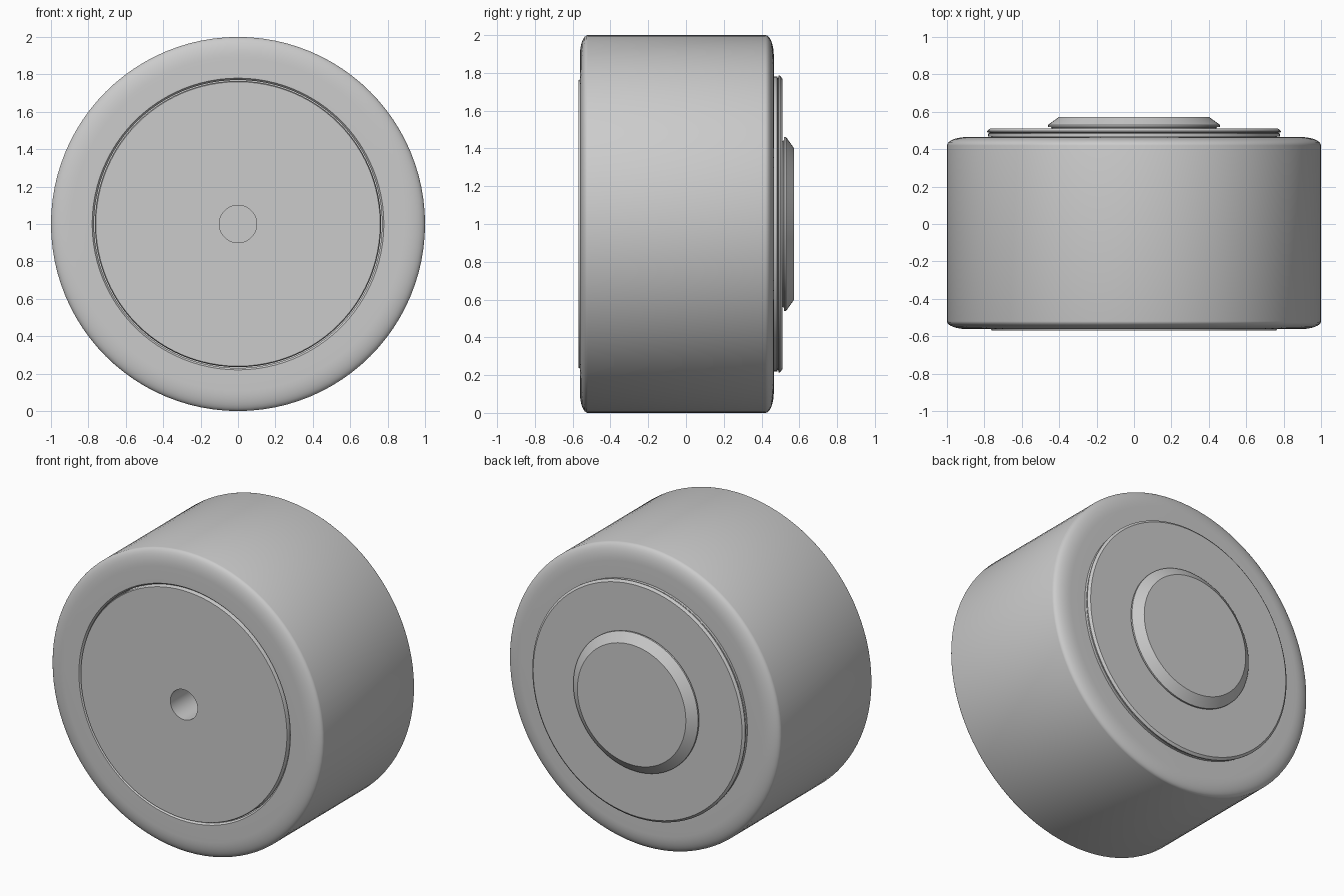
import bpy, bmesh, math

if "Cube" in bpy.data.objects:
    bpy.data.objects.remove(bpy.data.objects["Cube"], do_unlink=True)

SEGMENTS = 96
AXIS_HEIGHT = 1.0

grey = bpy.data.materials.new("plain grey")
grey.use_nodes = True
colour = (0.6, 0.6, 0.6, 1)
grey.diffuse_color = colour
grey.node_tree.nodes["Principled BSDF"].inputs["Base Color"].default_value = colour


def lathe(name, profile, closed=False):
    """Turn a profile of (radius, y) points about the wheel axis."""
    bm = bmesh.new()
    verts = [bm.verts.new((r, y, 0)) for r, y in profile]
    edges = [bm.edges.new(pair) for pair in zip(verts, verts[1:])]
    if closed:
        edges.append(bm.edges.new((verts[-1], verts[0])))
    bmesh.ops.spin(bm, geom=verts + edges, cent=(0, 0, 0), axis=(0, 1, 0),
                   angle=math.tau, steps=SEGMENTS, use_merge=True)
    bmesh.ops.remove_doubles(bm, verts=bm.verts, dist=0.0001)
    bmesh.ops.recalc_face_normals(bm, faces=bm.faces)
    mesh = bpy.data.meshes.new(name)
    bm.to_mesh(mesh)
    bm.free()
    mesh.materials.append(grey)
    obj = bpy.data.objects.new(name, mesh)
    bpy.context.collection.objects.link(obj)
    obj.location.z = AXIS_HEIGHT
    bpy.ops.object.select_all(action="DESELECT")
    obj.select_set(True)
    bpy.context.view_layer.objects.active = obj
    bpy.ops.object.shade_smooth_by_angle(angle=math.radians(30))
    return obj


def shoulder(y_edge, y_face, steps=8):
    """Elliptical rounding from the tread to a side wall."""
    width = 0.11
    return [(1 - width + width * math.cos(a), y_edge + (y_face - y_edge) * math.sin(a))
            for a in (math.pi / 2 * i / steps for i in range(steps + 1))]


# Tyre: a ring with rounded shoulders and a small lip round the bore
front = shoulder(-0.52, -0.562)
back = shoulder(0.42, 0.465)
tyre = front[::-1] + back + [(0.77, 0.465), (0.77, -0.55), (0.78, -0.562)]
lathe("tyre", tyre, closed=True)

# Hub: flat front with a centre bore, stepped flange at the back
lathe("hub", [(0, 0.45), (0.1, 0.45), (0.1, -0.57), (0.76, -0.57), (0.765, -0.56),
              (0.765, 0.467), (0.78, 0.467), (0.78, 0.483), (0.77, 0.487),
              (0.785, 0.491), (0.785, 0.498), (0.77, 0.51), (0, 0.51)])

# Cap: bevelled disc on a short neck
lathe("axle_cap", [(0, 0.505), (0.44, 0.505), (0.44, 0.517), (0.46, 0.519),
                   (0.46, 0.53), (0.4, 0.573), (0, 0.573)])
